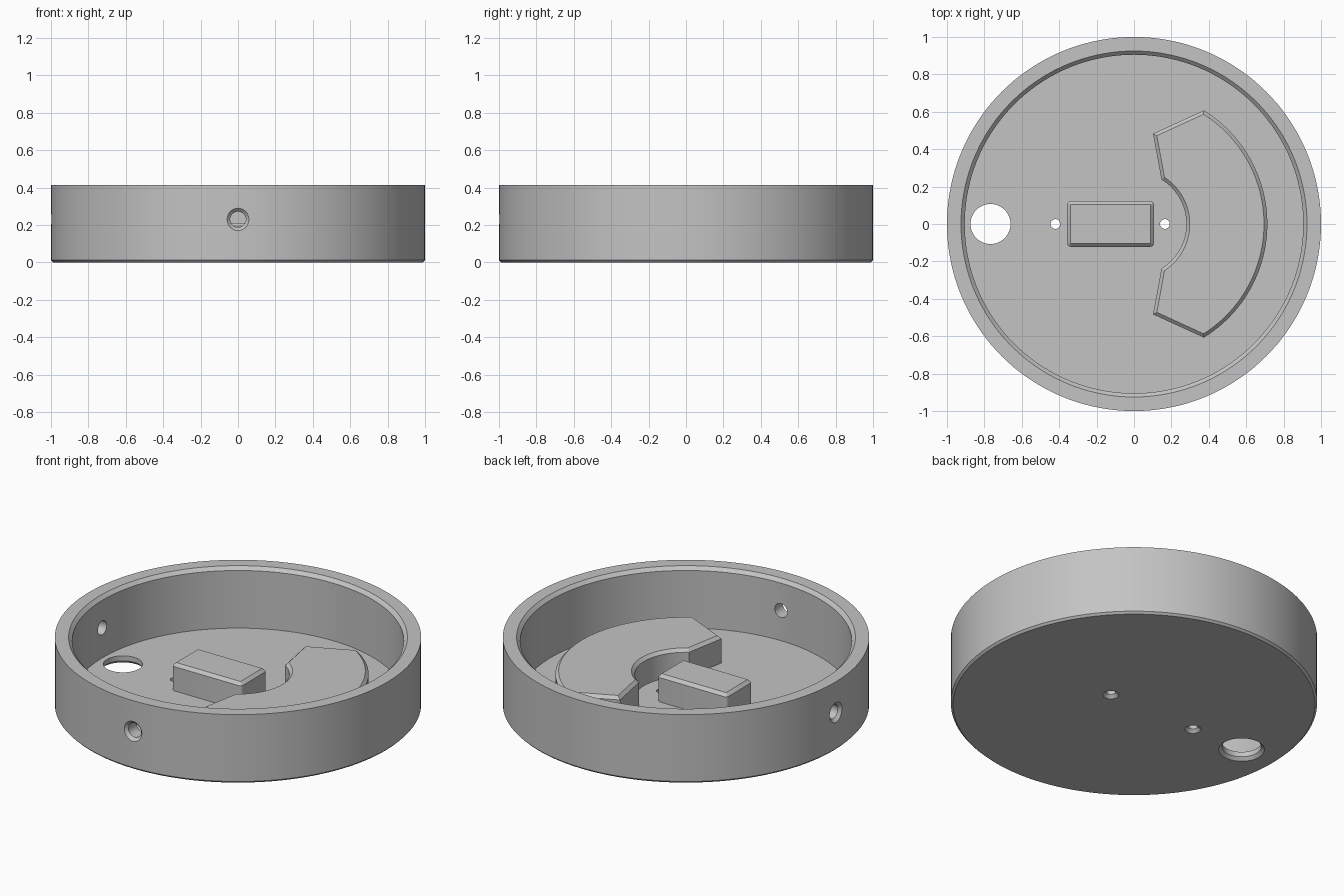
import bpy
import bmesh
from math import sin, cos, pi, radians
from mathutils import Matrix

cube = bpy.data.objects.get("Cube")
if cube:
    bpy.data.objects.remove(cube)

FLOOR, TOP, RIM = 0.048, 0.212, 0.415

grey = bpy.data.materials.new("plain_grey")
grey.use_nodes = True
colour = (0.55, 0.55, 0.55, 1)
grey.diffuse_color = colour
grey.node_tree.nodes["Principled BSDF"].inputs["Base Color"].default_value = colour


def make_object(name, bm, matrix=Matrix()):
    bmesh.ops.recalc_face_normals(bm, faces=bm.faces)
    mesh = bpy.data.meshes.new(name)
    bm.to_mesh(mesh)
    bm.free()
    mesh.materials.append(grey)
    obj = bpy.data.objects.new(name, mesh)
    obj.matrix_world = matrix
    bpy.context.collection.objects.link(obj)
    return obj


def lathe(name, profile, steps, matrix=Matrix()):
    """Turn (radius, height) points about z and cap both ends."""
    bm = bmesh.new()
    rings = [[bm.verts.new((r * cos(2 * pi * i / steps), r * sin(2 * pi * i / steps), z))
              for i in range(steps)] for r, z in profile]
    for a, b in zip(rings, rings[1:]):
        for i in range(steps):
            j = (i + 1) % steps
            bm.faces.new((a[i], a[j], b[j], b[i]))
    bm.faces.new(rings[0])
    bm.faces.new(rings[-1])
    return make_object(name, bm, matrix)


def chamfered_prism(name, outline, chamfer):
    """Raise an outline from the floor and chamfer its top edge."""
    bm = bmesh.new()
    base = bm.faces.new([bm.verts.new((x, y, FLOOR)) for x, y in outline])
    raised = bmesh.ops.extrude_face_region(bm, geom=[base], use_keep_orig=True)["geom"]
    top_verts = [v for v in raised if isinstance(v, bmesh.types.BMVert)]
    bmesh.ops.translate(bm, verts=top_verts, vec=(0, 0, TOP - FLOOR))
    bmesh.ops.recalc_face_normals(bm, faces=bm.faces)
    rim = [e for e in bm.edges if all(v.co.z > TOP - 0.001 for v in e.verts)]
    bmesh.ops.bevel(bm, geom=rim, offset=chamfer, offset_type='OFFSET',
                    segments=1, affect='EDGES')
    return make_object(name, bm)


def arc(radius, start, end, steps, cx=0, cy=0):
    angles = [radians(start + (end - start) * i / steps) for i in range(steps + 1)]
    return [(cx + radius * cos(a), cy + radius * sin(a)) for a in angles]


def smooth(obj):
    bpy.ops.object.select_all(action='DESELECT')
    obj.select_set(True)
    bpy.context.view_layer.objects.active = obj
    bpy.ops.object.shade_smooth_by_angle(angle=radians(25))


# Round tray with a chamfered foot and inner lip
tray = lathe("round_tray", [(0.988, 0), (1, 0.012), (1, RIM), (0.925, RIM),
                            (0.905, RIM - 0.02), (0.905, FLOOR)], 144)


# Countersunk holes: three through the floor, two through the wall
def hole_cutter(radius, sink, depth, matrix):
    return lathe("hole_cutter", [(radius + 2 * sink, -sink), (radius, sink), (radius, depth)],
                 48, matrix)


cutters = [hole_cutter(r, 0.018, 0.1, Matrix.Translation((x, 0, 0)))
           for x, r in ((-0.767, 0.107), (-0.42, 0.026), (0.165, 0.026))]
for place, axis, angle in (((0, -1, 0.23), 'X', -90), ((-1, 0, 0.23), 'Y', 90)):
    turn = Matrix.Translation(place) @ Matrix.Rotation(radians(angle), 4, axis)
    cutters.append(hole_cutter(0.042, 0.018, 0.2, turn))

bpy.context.view_layer.objects.active = tray
for cutter in cutters:
    cutter.hide_render = True
    cut = tray.modifiers.new("hole", 'BOOLEAN')
    cut.operation = 'DIFFERENCE'
    cut.solver = 'EXACT'
    cut.object = cutter
    bpy.ops.object.modifier_apply(modifier=cut.name)
    bpy.data.objects.remove(cutter)

# Raised rectangular block with rounded corners
half_x, half_y, corner = 0.232, 0.122, 0.02
outline = []
for k, (sx, sy) in enumerate(((1, 1), (-1, 1), (-1, -1), (1, -1))):
    outline += arc(corner, 90 * k, 90 * k + 90, 4,
                   -0.125 + sx * (half_x - corner), sy * (half_y - corner))
block = chamfered_prism("centre_block", outline, 0.018)

# Raised curved block, symmetrical about the x axis
spread = 58.4
outline = arc(0.713, -spread, spread, 48) + [(0.102, 0.483)]
outline += arc(0.28, spread, -spread, 32) + [(0.102, -0.483)]
curved = chamfered_prism("curved_block", outline, 0.018)

for part in (tray, block, curved):
    smooth(part)
